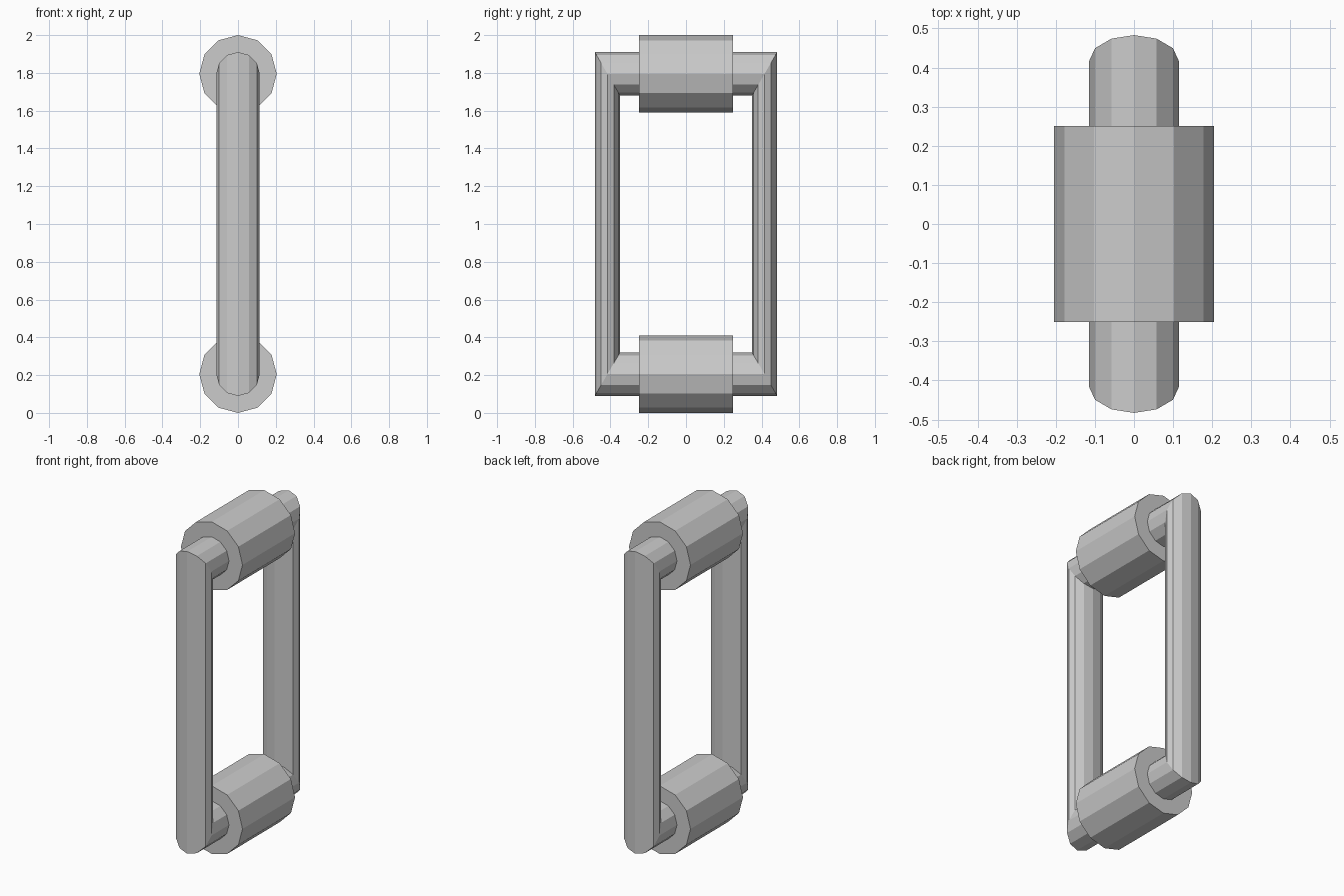
import bpy
import bmesh
from math import sin, cos, pi

if "Cube" in bpy.data.objects:
    bpy.data.objects.remove(bpy.data.objects["Cube"])

SIDES = 12
AXIS_Z = 0.795      # roller axis distance from mid height
MID_Z = 1.0


def finish(name, bm):
    bmesh.ops.recalc_face_normals(bm, faces=bm.faces)
    mesh = bpy.data.meshes.new(name)
    bm.to_mesh(mesh)
    bm.free()
    obj = bpy.data.objects.new(name, mesh)
    bpy.context.collection.objects.link(obj)
    return obj


# Rectangular link frame: 12-sided section swept round four mitred corners
bm = bmesh.new()
rings = []
for sy, sz in ((-1, -1), (1, -1), (1, 1), (-1, 1)):
    ring = []
    for i in range(SIDES):
        a = 2 * pi * i / SIDES
        ring.append(bm.verts.new((0.115 * sin(a),
                                  sy * (0.416 + 0.067 * cos(a)),
                                  MID_Z + sz * (AXIS_Z + 0.115 * cos(a)))))
    rings.append(ring)
for k in range(4):
    r0, r1 = rings[k], rings[(k + 1) % 4]
    for i in range(SIDES):
        j = (i + 1) % SIDES
        bm.faces.new((r0[i], r0[j], r1[j], r1[i]))
finish("link_frame", bm)


# Rollers on the top and bottom bars
def roller(name, z):
    bpy.ops.mesh.primitive_cylinder_add(vertices=SIDES, radius=0.205, depth=0.5,
                                        location=(0, 0, z), rotation=(pi / 2, 0, 0))
    bpy.context.object.name = name


roller("top_roller", MID_Z + AXIS_Z)
roller("bottom_roller", MID_Z - AXIS_Z)
